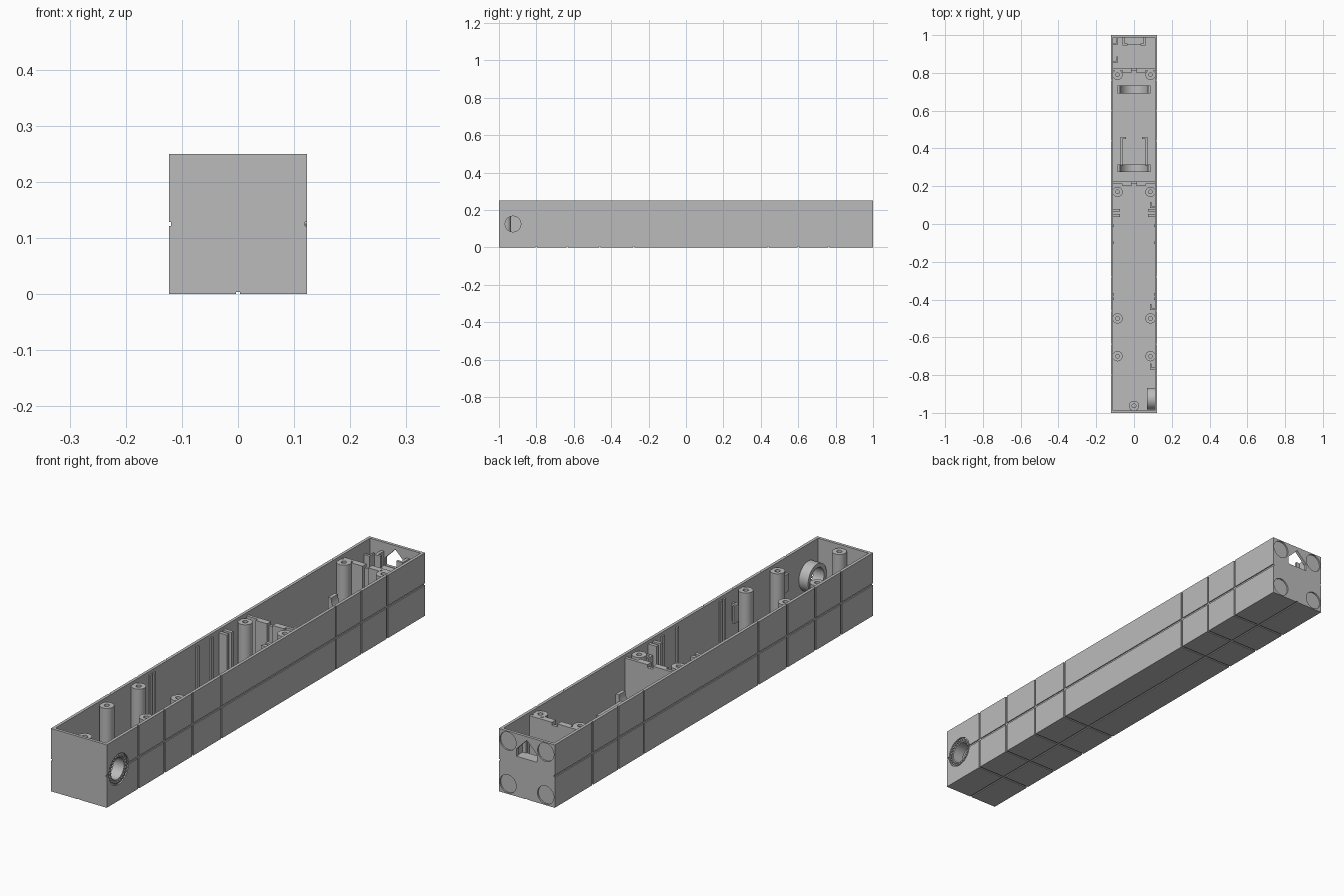
import bpy, bmesh, math
from mathutils import Vector

cube = bpy.data.objects.get("Cube")
if cube:
    bpy.data.objects.remove(cube, do_unlink=True)

grey = bpy.data.materials.new("plain grey")
grey.use_nodes = True
grey.diffuse_color = (0.5, 0.5, 0.5, 1)
grey.node_tree.nodes["Principled BSDF"].inputs["Base Color"].default_value = (0.5, 0.5, 0.5, 1)

W, H, T = 0.123, 0.25, 0.012      # half width, height, wall
MID = H / 2
INNER = W - T
FLOOR = 0.012


def prism(name, outline, axis, a, b):
    """Extrude a 2D outline along an axis from a to b."""
    place = {"x": lambda u, v: (a, u, v), "y": lambda u, v: (u, a, v), "z": lambda u, v: (u, v, a)}[axis]
    step = Vector([b - a if k == axis else 0 for k in "xyz"])
    bm = bmesh.new()
    face = bm.faces.new([bm.verts.new(place(u, v)) for u, v in outline])
    top = bmesh.ops.extrude_face_region(bm, geom=[face])["geom"]
    bmesh.ops.translate(bm, verts=[g for g in top if isinstance(g, bmesh.types.BMVert)], vec=step)
    bmesh.ops.recalc_face_normals(bm, faces=bm.faces)
    mesh = bpy.data.meshes.new(name)
    bm.to_mesh(mesh)
    bm.free()
    mesh.materials.append(grey)
    ob = bpy.data.objects.new(name, mesh)
    bpy.context.scene.collection.objects.link(ob)
    return ob


def box(name, x0, x1, y0, y1, z0, z1):
    return prism(name, [(x0, y0), (x1, y0), (x1, y1), (x0, y1)], "z", z0, z1)


def arc(u, v, r, start=0, end=2 * math.pi, n=32):
    closed = end - start > 6.28
    count = n if closed else n + 1
    return [(u + r * math.cos(start + (end - start) * i / n),
             v + r * math.sin(start + (end - start) * i / n)) for i in range(count)]


def cut(ob, *cutters):
    for c in cutters:
        c.hide_render = True
        mod = ob.modifiers.new("cut", "BOOLEAN")
        mod.operation, mod.solver, mod.object = "DIFFERENCE", "EXACT", c
    bpy.context.view_layer.update()
    deps = bpy.context.evaluated_depsgraph_get()
    mesh = bpy.data.meshes.new_from_object(ob.evaluated_get(deps))
    ob.modifiers.clear()
    ob.data = mesh
    for c in cutters:
        bpy.data.objects.remove(c, do_unlink=True)
    return ob


def smooth(ob):
    bpy.ops.object.select_all(action="DESELECT")
    ob.select_set(True)
    bpy.context.view_layer.objects.active = ob
    bpy.ops.object.shade_smooth_by_angle()


# Open trough with panel grooves
shell = box("housing", -W, W, -1, 1, 0, H)
cutters = [box("cavity", -INNER, INNER, -1 + T, 1 - T, FLOOR, H + 0.1)]
G, D = 0.004, 0.004
for s in (-1, 1):
    x0, x1 = sorted((s * (W - D), s * (W + 0.05)))
    cutters.append(box("side_groove", x0, x1, -1.1, 1.1, MID - G, MID + G))
cutters.append(box("floor_groove", -G, G, -1.1, 1.1, -0.05, D))
for y in (-0.8, -0.636, -0.46, -0.28, 0.44, 0.6, 0.762):
    cutters.append(box("cross_groove", -W - 0.05, W + 0.05, y - G, y + G, -0.05, D))
    for s in (-1, 1):
        x0, x1 = sorted((s * (W - D), s * (W + 0.05)))
        cutters.append(box("upright_groove", x0, x1, y - G, y + G, -0.05, H + 0.05))

# Round side opening, end pockets and gabled end opening
RY = -0.925
cutters.append(prism("round_opening", arc(RY, MID, 0.042), "x", 0.05, 0.2))
cutters.append(prism("ring_recess", arc(RY, MID, 0.061), "x", W - 0.006, 0.2))
for x in (-0.083, 0.083):
    for z in (0.04, 0.21):
        cutters.append(prism("end_pocket", arc(x, z, 0.036), "y", 0.994, 1.1))
gable = [(-0.045, 0.16), (0.045, 0.16), (0.045, 0.19), (0, 0.235), (-0.045, 0.19)]
cutters.append(prism("gable_opening", gable, "y", 0.9, 1.1))
cut(shell, *cutters)
smooth(shell)

# Knurled ring around the side opening, with its inner collar
for i in range(24):
    a = 2 * math.pi * i / 24
    prism("ring_tooth", arc(RY + 0.051 * math.cos(a), MID + 0.051 * math.sin(a), 0.005, n=8), "x", W - 0.008, W)
collar = cut(prism("round_collar", arc(RY, MID, 0.058), "x", 0.07, INNER + 0.001),
             prism("collar_bore", arc(RY, MID, 0.042), "x", 0, 0.2))
smooth(collar)

# Screw posts
posts = [(s * 0.087, y) for y in (-0.7, -0.5, 0.17, 0.79) for s in (-1, 1)] + [(0, -0.963)]
for x, y in posts:
    post = cut(prism("screw_post", arc(x, y, 0.027, n=24), "z", FLOOR - 0.001, 0.237),
               prism("screw_hole", arc(x, y, 0.01, n=16), "z", 0.13, 0.4))
    smooth(post)

# Dividers with a thicker middle and a notch in the top
for y in (0.225, 0.825):
    wall = box("divider", -INNER, INNER, y - 0.012, y, FLOOR - 0.001, 0.237)
    cut(wall, box("notch", -0.012, 0.012, y - 0.1, y + 0.1, 0.225, 0.3))
    for s in (-1, 1):
        x0, x1 = sorted((s * 0.012, s * 0.062))
        box("divider_pad", x0, x1, y - 0.025, y - 0.012, FLOOR - 0.001, 0.237)

# Cylinder cradles
for y in (0.295, 0.712):
    outline = arc(0, 0.135, 0.074, math.pi, 2 * math.pi) + [(0.088, 0.135), (0.088, FLOOR - 0.001),
                                                         (-0.088, FLOOR - 0.001), (-0.088, 0.135)]
    smooth(prism("cradle", outline, "y", y - 0.021, y + 0.021))

# Hooked rails ahead of the first cradle
for s in (-1, 1):
    rail = [(s * 0.072, 0.31), (s * 0.072, 0.46), (s * 0.042, 0.46), (s * 0.042, 0.45),
            (s * 0.06, 0.45), (s * 0.06, 0.31)]
    prism("hooked_rail", rail, "z", FLOOR - 0.001, 0.11)

# Wall ribs on both sides
for s in (-1, 1):
    for y, reach in ((-0.395, 0.006), (-0.372, 0.006), (-0.1, 0.006), (-0.01, 0.006),
                     (0.045, 0.036), (0.072, 0.036)):
        x0, x1 = sorted((s * (INNER + 0.001), s * (INNER - reach)))
        box("wall_rib", x0, x1, y - 0.007, y + 0.007, FLOOR - 0.001, 0.237)

# Cable hooks on the wall
for s, y, z0, z1 in ((1, 0.1, 0.13, 0.2), (1, -0.44, 0.13, 0.2), (1, -0.755, 0.13, 0.2),
                     (-1, 0.87, 0.1, 0.2), (-1, 0.965, 0.1, 0.2)):
    hook = [(s * (INNER + 0.001), y - 0.016), (s * 0.086, y - 0.016), (s * 0.086, y + 0.016),
            (s * 0.093, y + 0.016), (s * 0.093, y - 0.006), (s * (INNER + 0.001), y - 0.006)]
    prism("cable_hook", hook, "z", z0, z1)

# Bracket behind the gabled opening
box("bracket_shelf", -0.06, 0.06, 0.95, 1 - T + 0.001, 0.145, 0.158)
for s in (-1, 1):
    x0, x1 = sorted((s * 0.05, s * 0.062))
    box("bracket_arm", x0, x1, 0.945, 1 - T + 0.001, 0.145, 0.215)
    x0, x1 = sorted((s * 0.035, s * 0.062))
    box("bracket_lip", x0, x1, 0.945, 0.955, 0.145, 0.215)
